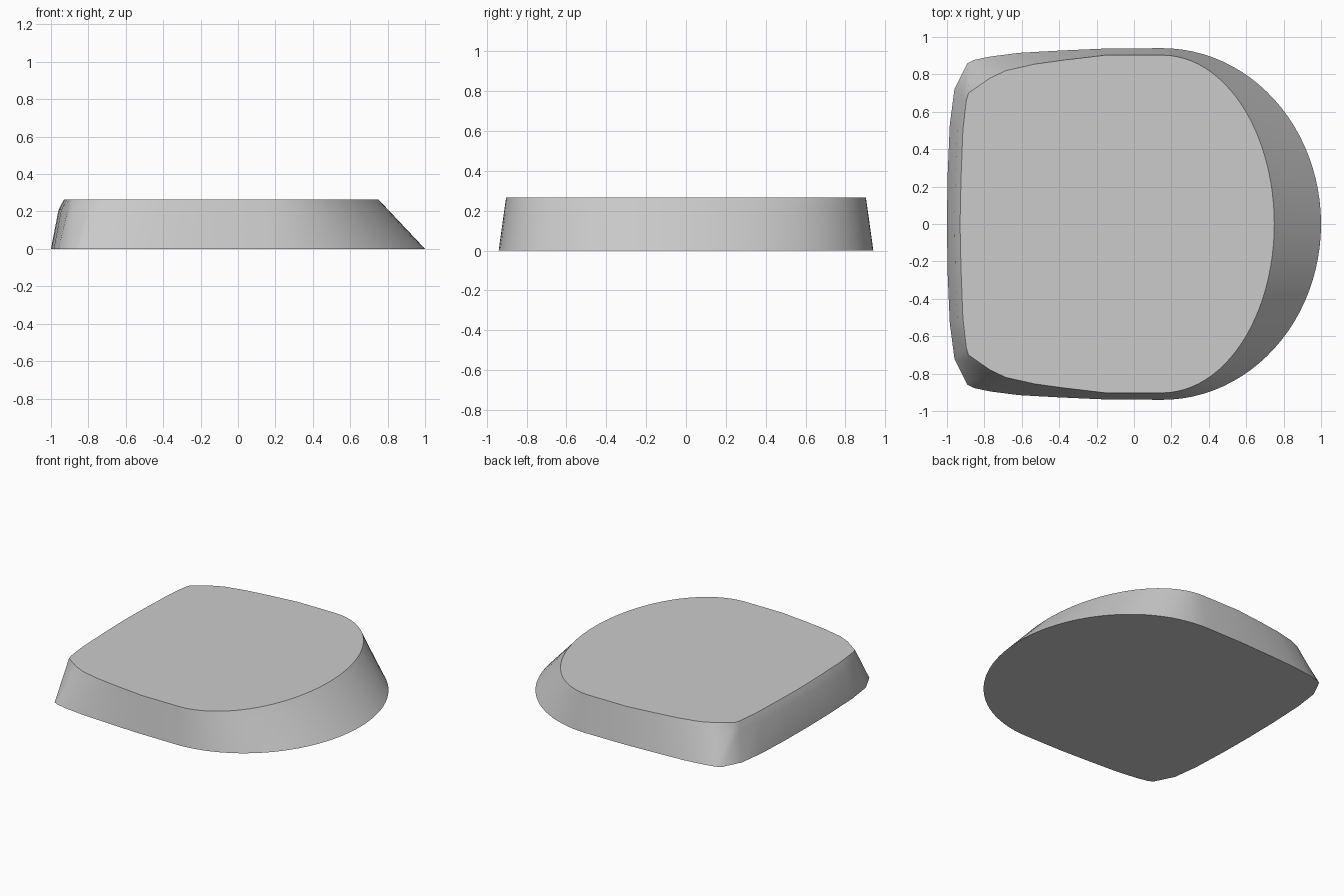
import bpy
import bmesh
from math import sin, cos, pi

cube = bpy.data.objects.get("Cube")
if cube:
    bpy.data.objects.remove(cube, do_unlink=True)

HEIGHT = 0.265
SHOULDER = 0.79      # relative height of the crease along the straight end
ARC_STEPS = 24


def outline(arc_x, arc_y, flank):
    """Closed symmetric outline: elliptical nose, then flank points, mirrored."""
    nose = [(0.15 + arc_x * cos(i / ARC_STEPS * pi / 2),
             arc_y * sin(i / ARC_STEPS * pi / 2)) for i in range(ARC_STEPS + 1)]
    half = nose + flank
    return half + [(x, -y) for x, y in reversed(half[1:-1])]


# Matching base and top outlines, ending on the centre line
base = outline(0.85, 0.94, [(-0.155, 0.938), (-0.4, 0.927), (-0.615, 0.915),
                            (-0.77, 0.895), (-0.855, 0.877), (-0.89, 0.86),
                            (-0.96, 0.72), (-0.985, 0.53), (-0.997, 0.25), (-1, 0)])
top = outline(0.6, 0.903, [(-0.15, 0.903), (-0.37, 0.877), (-0.53, 0.855),
                           (-0.685, 0.82), (-0.77, 0.78), (-0.885, 0.7),
                           (-0.897, 0.66), (-0.915, 0.5), (-0.925, 0.24), (-0.93, 0)])

# Shoulder outline bulges slightly along the straight end
shoulder = []
for (bx, by), (tx, ty) in zip(base, top):
    x = bx + (tx - bx) * SHOULDER
    y = by + (ty - by) * SHOULDER
    if x < -0.9 and abs(y) < 0.6:
        x -= 0.015
    shoulder.append((x, y))

# Loft the rings and cap both ends
bm = bmesh.new()
rings = [[bm.verts.new((x, y, z)) for x, y in ring]
         for ring, z in ((base, 0), (shoulder, HEIGHT * SHOULDER), (top, HEIGHT))]
for low, high in zip(rings, rings[1:]):
    for i in range(len(low)):
        j = (i + 1) % len(low)
        bm.faces.new((low[i], low[j], high[j], high[i]))
bm.faces.new(list(reversed(rings[0])))
bm.faces.new(rings[-1])
bmesh.ops.recalc_face_normals(bm, faces=bm.faces[:])

mesh = bpy.data.meshes.new("rounded_block")
bm.to_mesh(mesh)
bm.free()
block = bpy.data.objects.new("rounded_block", mesh)
bpy.context.collection.objects.link(block)

# Plain grey material
grey = bpy.data.materials.new("light_grey")
grey.use_nodes = True
colour = (0.6, 0.6, 0.6, 1)
grey.diffuse_color = colour
grey.node_tree.nodes["Principled BSDF"].inputs["Base Color"].default_value = colour
mesh.materials.append(grey)

# Smooth walls with crisp rims
bpy.ops.object.select_all(action="DESELECT")
block.select_set(True)
bpy.context.view_layer.objects.active = block
bpy.ops.object.shade_smooth_by_angle(angle=0.7)
